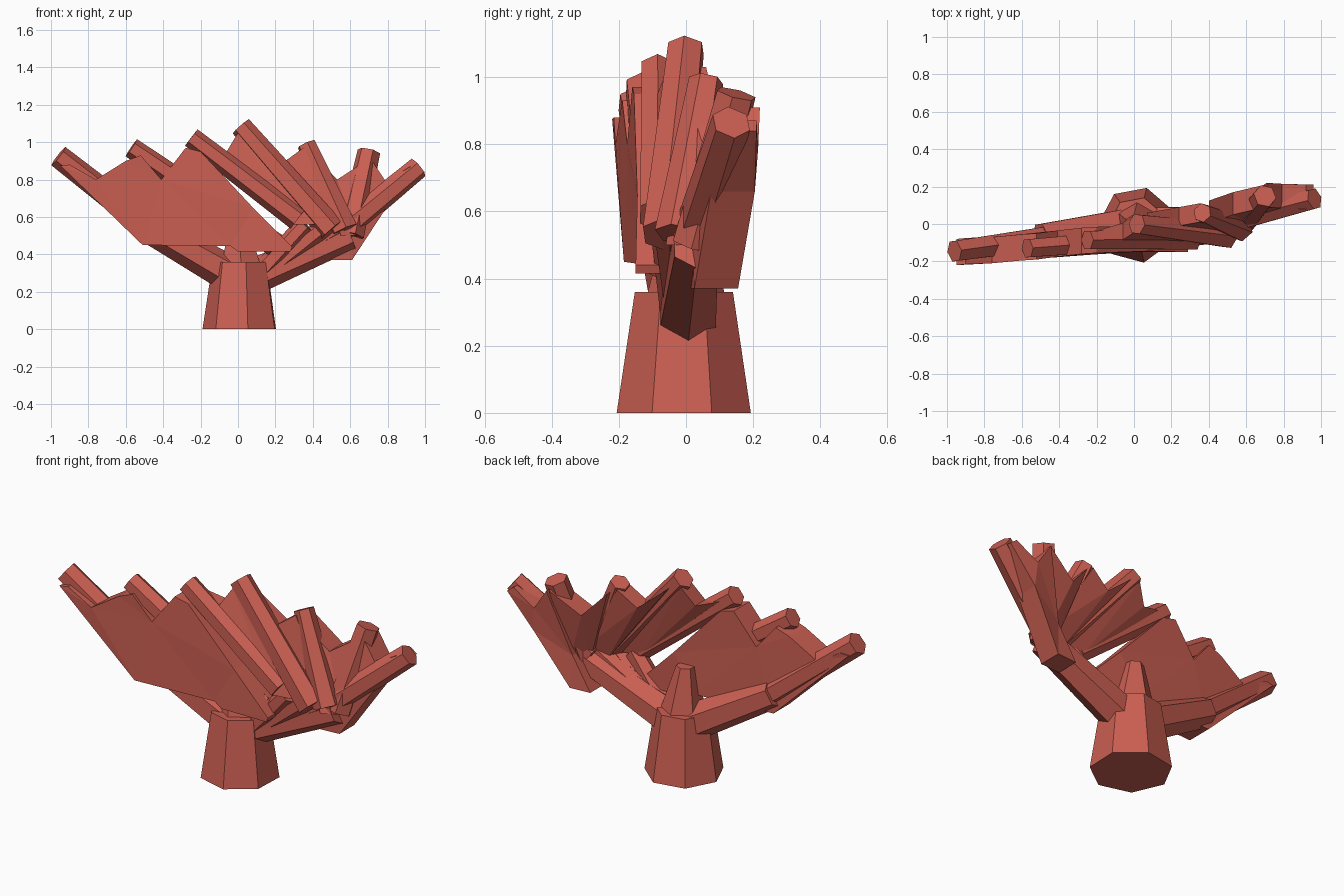
import bpy, bmesh, math
from mathutils import Vector

if "Cube" in bpy.data.objects:
    bpy.data.objects.remove(bpy.data.objects["Cube"])

coral = bpy.data.materials.new("coral_red")
coral.diffuse_color = (0.60, 0.115, 0.085, 1)
coral.use_nodes = True
coral.node_tree.nodes["Principled BSDF"].inputs["Base Color"].default_value = coral.diffuse_color


def finish(name, bm):
    bmesh.ops.recalc_face_normals(bm, faces=bm.faces)
    me = bpy.data.meshes.new(name)
    bm.to_mesh(me)
    bm.free()
    me.materials.append(coral)
    ob = bpy.data.objects.new(name, me)
    bpy.context.collection.objects.link(ob)
    return ob


def tube(name, path, sides=6, turn=90):
    """Faceted tapering tube; path is a list of (x, y, z, radius)."""
    bm = bmesh.new()
    pts = [Vector(p[:3]) for p in path]
    rings = []
    for i, p in enumerate(pts):
        d = (pts[min(i + 1, len(pts) - 1)] - pts[max(i - 1, 0)]).normalized()
        if abs(d.z) > 0.98:
            u, v = Vector((1, 0, 0)), Vector((0, 1, 0))
        else:
            u = d.cross(Vector((0, 0, 1))).normalized()
            v = u.cross(d)
        ring = []
        for k in range(sides):
            a = math.radians(turn) + k * math.tau / sides
            ring.append(bm.verts.new(p + path[i][3] * (u * math.cos(a) + v * math.sin(a))))
        rings.append(ring)
    for a, b in zip(rings, rings[1:]):
        for k in range(sides):
            n = (k + 1) % sides
            bm.faces.new((a[k], a[n], b[n], b[k]))
    bm.faces.new(rings[0])
    bm.faces.new(rings[-1])
    return finish(name, bm)


def web(name, pts, half):
    """Flat plate between branches, thickened along y."""
    bm = bmesh.new()
    f = [bm.verts.new((x, y - half, z)) for x, y, z in pts]
    b = [bm.verts.new((x, y + half, z)) for x, y, z in pts]
    n = len(pts)
    bm.faces.new(f)
    bm.faces.new(b[::-1])
    for i in range(n):
        j = (i + 1) % n
        bm.faces.new((f[i], b[i], b[j], f[j]))
    bm.normal_update()
    bmesh.ops.triangulate(bm, faces=[q for q in bm.faces if len(q.verts) > 4])
    return finish(name, bm)


# seven-sided trunk and the stub rising from it
tube("trunk", [(.015, -.005, 0, .205), (.015, -.005, .36, .15)], 7, 23.5)
tube("trunk_stub", [(.02, .0, .3, .13), (.0, .0, .60, .05)], 6)

# two main limbs
tube("left_limb", [(.0, 0, .27, .1), (-.5, -.07, .555, .08)])
tube("left_limb_tip", [(-.3, -.05, .44, .07), (-.5, -.08, .565, .07), (-.96, -.145, .925, .062)])
tube("right_limb", [(.03, 0, .26, .1), (.6, .03, .5, .075)])

# finger branches growing from the right limb: root, tip
fingers = [
    ((.2, -.07, .45, .065), (-.57, -.13, .97, .055)),
    ((.32, -.08, .59, .065), (-.25, -.085, 1.025, .055)),
    ((.5, -.06, .53, .075), (.015, .0, 1.085, .058)),
    ((.57, -.02, .53, .075), (.365, .06, .99, .052)),
    ((.6, .03, .5, .075), (.70, .15, .95, .062)),
    ((.56, .03, .53, .07), (.965, .135, .865, .06)),
]
for i, (root, tip) in enumerate(fingers):
    tube(f"finger_branch_{i + 1}", [root, tip])

# small side twigs joining the fingers to the limbs
twigs = [
    ((.12, -.02, .3, .06), (.36, -.06, .56, .05)),
    ((.2, -.01, .34, .06), (.48, -.05, .56, .05)),
    ((.25, 0, .38, .06), (.6, .0, .58, .05)),
]
for i, (root, tip) in enumerate(twigs):
    tube(f"twig_{i + 1}", [root, tip])

# webbing with notched upper edges
web("left_web", [(-.51, -.115, .45), (-.04, -.08, .445), (.0, -.08, .415), (.28, -.08, .415),
                 (.29, -.08, .44), (.08, -.075, .65),
                 (-.2, -.085, .95), (-.28, -.09, .97), (-.41, -.105, .80), (-.52, -.12, .93),
                 (-.6, -.125, .90), (-.76, -.14, .80), (-.9, -.145, .88), (-.95, -.15, .875)], .07)
web("middle_web", [(.3, -.075, .56), (.46, -.055, .56), (.0, .0, 1.05),
                   (-.06, -.04, .95), (-.18, -.075, .99)], .045)
web("upper_web", [(.47, -.03, .52), (.57, .01, .58), (.35, .06, .97),
                  (.24, .04, .89), (.07, .01, 1.03)], .05)
web("inner_right_web", [(.55, .0, .5), (.64, .05, .5), (.7, .15, .91),
                        (.53, .11, .8), (.4, .065, .94)], .06)
web("outer_right_web", [(.49, .08, .37), (.61, .09, .37), (.8, .14, .66), (.96, .145, .84),
                        (.92, .145, .87), (.79, .15, .79), (.71, .155, .91), (.6, .08, .55)], .065)
